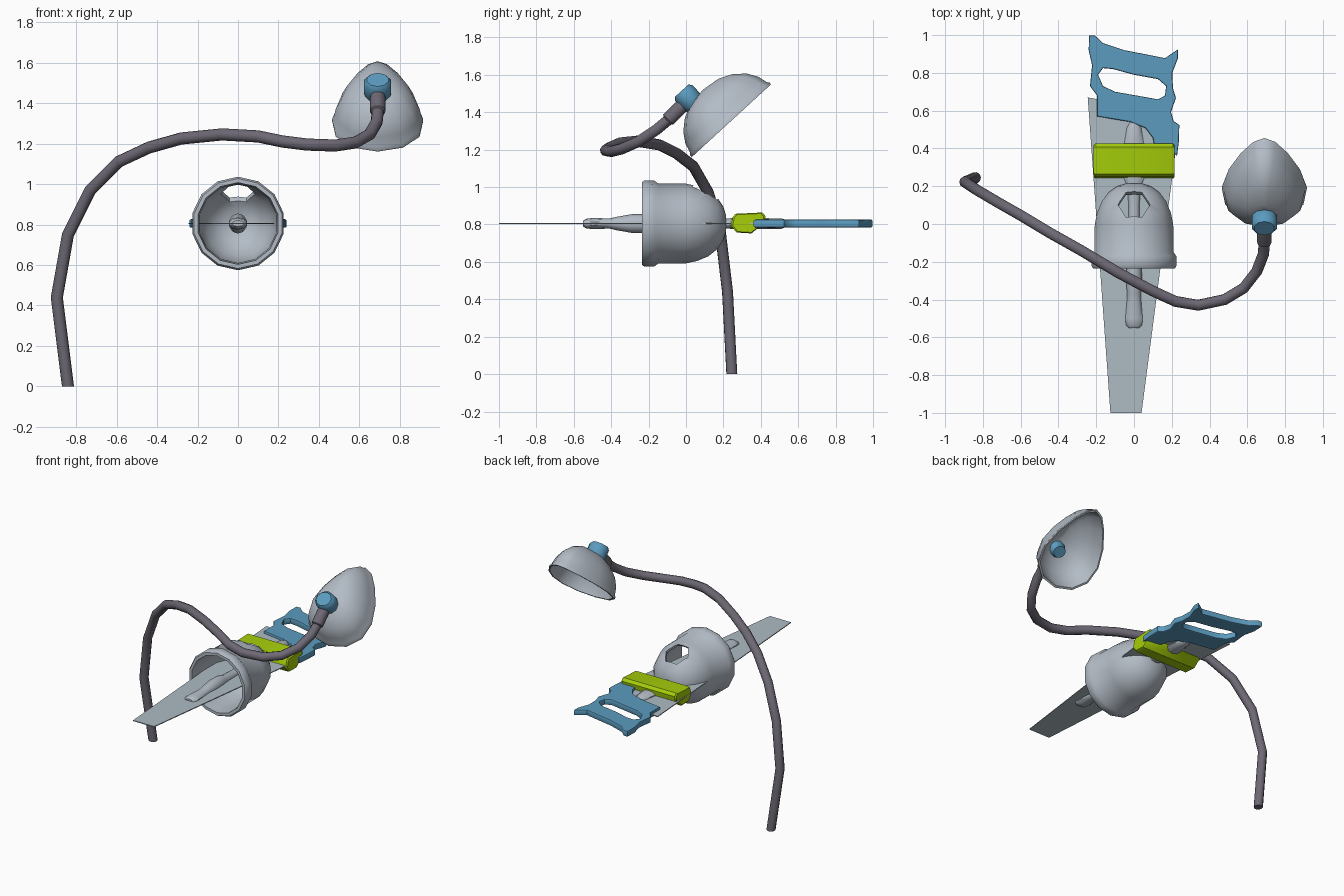
import bpy, bmesh, math
from mathutils import Vector

if "Cube" in bpy.data.objects:
    bpy.data.objects.remove(bpy.data.objects["Cube"])


def material(name, rgb):
    m = bpy.data.materials.new(name)
    m.diffuse_color = (*rgb, 1)
    m.use_nodes = True
    m.node_tree.nodes["Principled BSDF"].inputs["Base Color"].default_value = m.diffuse_color
    return m


GREY = material("light grey", (0.45, 0.50, 0.56))
BLUE = material("blue", (0.105, 0.33, 0.52))
GREEN = material("lime green", (0.38, 0.62, 0.003))
DARK = material("dark purple grey", (0.155, 0.14, 0.175))
STEEL = material("blade grey", (0.42, 0.50, 0.55))
CZ = 0.805  # height of the saw, bell and razor axis


def finish(name, mesh, mats, angle=40):
    mesh.materials.clear()
    for m in mats:
        mesh.materials.append(m)
    mesh.shade_smooth()
    mesh.set_sharp_from_angle(angle=math.radians(angle))
    ob = bpy.data.objects.new(name, mesh)
    bpy.context.collection.objects.link(ob)
    return ob


def loft(name, rings, mats, angle=40, rule=None):
    """Skin a list of equal-sized point rings and cap both ends."""
    bm = bmesh.new()
    vs = [[bm.verts.new(p) for p in r] for r in rings]
    n = len(vs[0])
    for a, b in zip(vs, vs[1:]):
        for i in range(n):
            bm.faces.new((a[i], a[(i + 1) % n], b[(i + 1) % n], b[i]))
    bm.faces.new(vs[0])
    bm.faces.new(vs[-1])
    bmesh.ops.recalc_face_normals(bm, faces=bm.faces)
    bm.normal_update()
    if rule:
        for f in bm.faces:
            f.material_index = rule(f)
    me = bpy.data.meshes.new(name)
    bm.to_mesh(me)
    bm.free()
    return finish(name, me, mats, angle)


def y_ring(y, rx, rz, n):
    return [Vector((rx * math.sin(math.tau * i / n), y,
                    CZ + rz * math.cos(math.tau * i / n))) for i in range(n)]


def baked(ob):
    dg = bpy.context.evaluated_depsgraph_get()
    return bpy.data.meshes.new_from_object(ob.evaluated_get(dg))


def curve_part(name, splines, mat, dims, cyclic, **props):
    cu = bpy.data.curves.new(name, "CURVE")
    cu.dimensions = dims
    for k, v in props.items():
        setattr(cu, k, v)
    for pts in splines:
        sp = cu.splines.new("POLY")
        sp.points.add(len(pts) - 1)
        sp.use_cyclic_u = cyclic
        for p, c in zip(sp.points, pts):
            p.co = (c[0], c[1], c[2] if dims == "3D" else 0, 1)
            p.radius = c[3] if len(c) > 3 else 1
    tmp = bpy.data.objects.new("temp", cu)
    bpy.context.collection.objects.link(tmp)
    me = baked(tmp)
    bpy.data.objects.remove(tmp)
    return finish(name, me, [mat])


# Bent lamp arm with a wider collar at its end
path = [(-.84, .245, 0), (-.895, .222, .44), (-.84, .185, .75), (-.73, .12, .97),
        (-.59, .04, 1.11), (-.44, -.05, 1.18), (-.28, -.14, 1.225), (-.08, -.26, 1.245),
        (.1, -.355, 1.235), (.22, -.41, 1.21), (.34, -.43, 1.195), (.48, -.40, 1.19),
        (.58, -.34, 1.205), (.65, -.25, 1.245), (.685, -.16, 1.305), (.69, -.10, 1.355),
        (.69, -.095, 1.36, 1.3), (.69, -.03, 1.425, 1.3), (.69, 0, 1.455, 1)]
arm = curve_part("lamp_arm", [path], DARK, "3D", False,
                 bevel_depth=0.03, bevel_resolution=3, use_fill_caps=True)
for v in arm.data.vertices:
    if v.co.z < 0.05:
        v.co.z = 0

# Egg-shaped lamp shade, tilted
MID = Vector((.69, .243, 1.355))
UP = Vector((0, .737, .676))
OUT = Vector((0, -.676, .737))


def shade_ring(s, d, n=14):
    ring = []
    for i in range(n):
        a = math.tau * i / n
        c = math.cos(a)
        x = .212 * math.sin(a) * (1 - .4 * c)
        ring.append(MID + UP * (.288 * s * c) + Vector((x * s, 0, 0)) + OUT * d)
    return ring


shade = [(.001, .225), (.35, .212), (.6, .18), (.8, .13), (.92, .075), (.965, .025),
         (1, .012), (1, 0), (.95, 0), (.88, .07), (.75, .122), (.55, .165),
         (.3, .195), (.001, .205)]
loft("lamp_shade", [shade_ring(s, d) for s, d in shade], [GREY], 50)

# Lamp socket through the shade
base = MID - UP * .088
loft("lamp_socket",
     [[base + OUT * d + UP * (.9 * r * math.cos(math.tau * i / 10))
       + Vector((r * math.sin(math.tau * i / 10), 0, 0)) for i in range(10)]
      for d, r in [(.15, .045), (.19, .06), (.22, .07), (.28, .07), (.298, .055)]],
     [BLUE], 45)

# Bell shell lying on its side
bell_profile = [(.215, .001), (.215, .04), (.2, .09), (.17, .135), (.12, .175), (.06, .2),
                (0, .213), (-.15, .215), (-.17, .23), (-.22, .231), (-.235, .222),
                (-.235, .202), (-.15, .195), (.03, .192), (.1, .162), (.15, .12),
                (.18, .075), (.195, .001)]
bell = loft("bell", [y_ring(y, r, r, 14) for y, r in bell_profile], [GREY], 50)

# Six-sided hole cut in the bell
axis = Vector((0, .6, .8))
side = Vector((0, .8, -.6))
mouth = Vector((0, .1, .965))
cutter = loft("hole_cutter",
              [[mouth + axis * h + side * (.085 * math.cos(math.tau * (i + .5) / 6))
                + Vector((.085 * math.sin(math.tau * (i + .5) / 6), 0, 0)) for i in range(6)]
               for h in (-.08, .12)], [GREY])
cutter.hide_render = True
mod = bell.modifiers.new("hole", "BOOLEAN")
mod.operation = "DIFFERENCE"
mod.solver = "EXACT"
mod.object = cutter
cut_mesh = baked(bell)
bell.modifiers.clear()
bell.data = cut_mesh
bpy.data.objects.remove(cutter)
bell.data.set_sharp_from_angle(angle=math.radians(50))

# Razor handle with green grips
grip = [(-.55, .03, .015), (-.535, .045, .025), (-.5, .048, .03), (-.41, .04, .027),
        (-.37, .038, .036), (-.29, .045, .05), (-.2, .04, .05), (-.15, .034, .035),
        (.1, .03, .025), (.2, .038, .025), (.26, .065, .03), (.4, .06, .03),
        (.45, .05, .028), (.51, .04, .028), (.545, .018, .015)]


def grip_colour(f):
    y = f.calc_center_median().y
    return 1 if -.38 < y < -.17 or .1 < y < .42 else 0


loft("razor_handle", [y_ring(y, a, b, 10) for y, a, b in grip],
     [GREY, GREEN], 45, grip_colour)

# Razor head: green body with grey upper and lower plates
head = [(.24, .795), (.25, .84), (.265, .857), (.408, .864), (.425, .845),
        (.42, .81), (.35, .752), (.27, .757)]


def head_ring(x, s):
    return [Vector((x, .335 + (y - .335) * s, .808 + (z - .808) * s)) for y, z in head]


loft("razor_head", [head_ring(-.215, .9), head_ring(-.207, 1), head_ring(.207, 1),
                    head_ring(.215, .9)], [GREEN, GREY], 35,
     lambda f: 1 if abs(f.normal.z) > .95 else 0)

# Saw blade
outline = [(-.125, -1), (.04, -1), (.225, .42), (.15, .6), (-.245, .67)]
loft("saw_blade", [[Vector((x, y, z)) for x, y in outline]
                   for z in (CZ - .003, CZ + .003)], [STEEL], 20)

# Saw handle with a finger slot
rim = [(-.238, .997), (-.206, .997), (-.164, .958), (-.05, .92), (.085, .894), (.164, .878),
       (.233, .925), (.233, .878), (.203, .80), (.206, .72), (.222, .667), (.196, .593),
       (.21, .545), (.24, .524), (.238, .44), (.228, .36), (.2, .385), (.11, .40),
       (.1, .455), (.06, .508), (-.02, .54), (-.196, .57), (-.196, .68), (-.233, .73),
       (-.222, .84), (-.24, .92)]
slot = [(-.19, .79), (-.164, .825), (-.11, .82), (0, .79), (.127, .767), (.17, .73),
        (.164, .68), (.127, .66), (.06, .672), (-.1, .7), (-.164, .73)]
handle = curve_part("saw_handle", [rim, slot], BLUE, "2D", True, fill_mode="BOTH",
                    extrude=.014, bevel_depth=.007, bevel_resolution=1, offset=-.007)
handle.location.z = CZ
